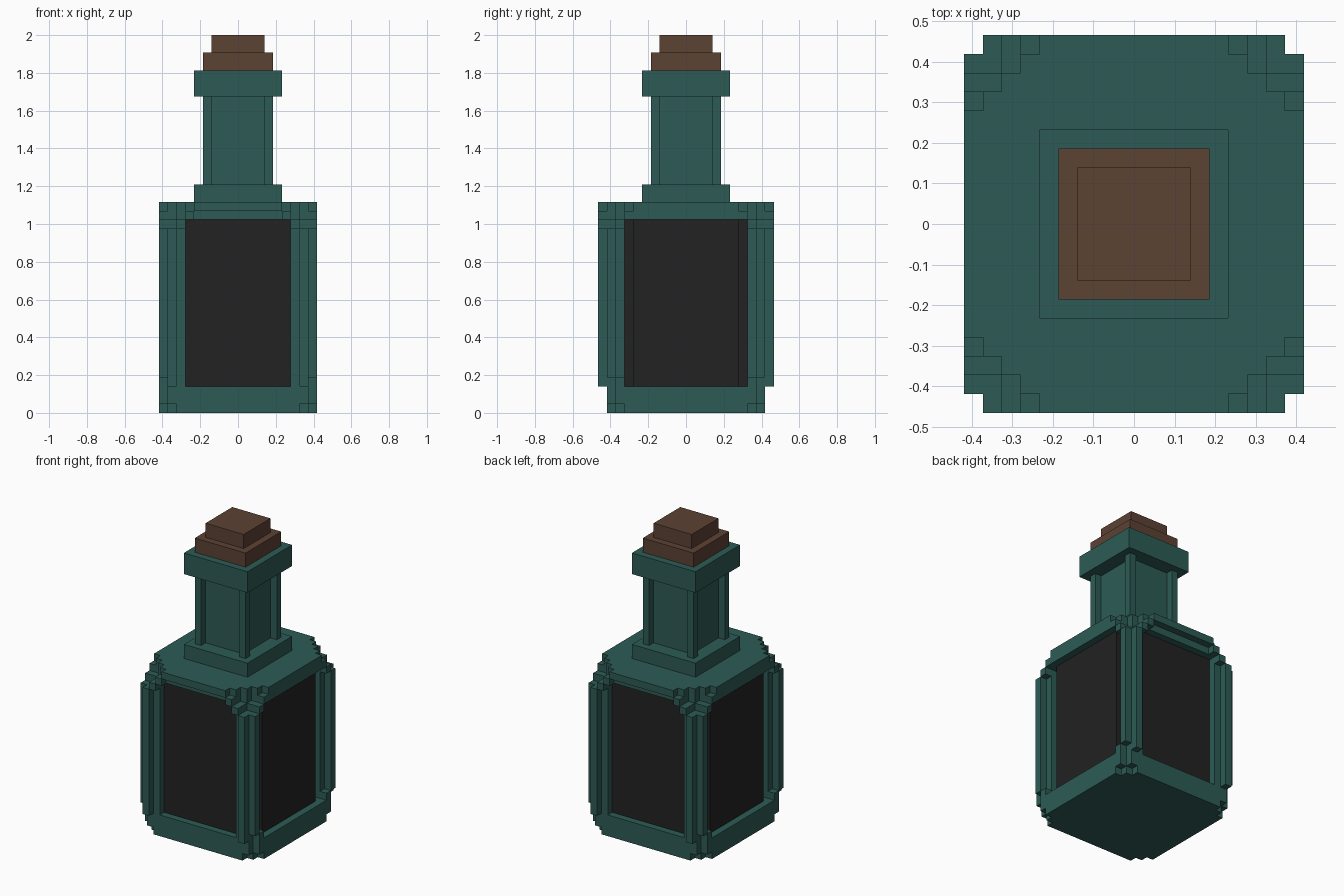
import bpy
import bmesh

cube = bpy.data.objects.get("Cube")
if cube:
    bpy.data.objects.remove(cube, do_unlink=True)

U = 2 / 43  # one block of the grid


def material(name, rgb):
    m = bpy.data.materials.new(name)
    m.use_nodes = True
    m.diffuse_color = (*rgb, 1)
    bsdf = next(n for n in m.node_tree.nodes if n.type == 'BSDF_PRINCIPLED')
    bsdf.inputs["Base Color"].default_value = (*rgb, 1)
    bsdf.inputs["Roughness"].default_value = 0.8
    return m


GLASS = material("teal_glass", (0.026, 0.105, 0.091))
DARK = material("dark_panel", (0.016, 0.016, 0.016))
CORK = material("brown_cork", (0.107, 0.054, 0.034))


def prism(bm, outline, z0, z1):
    """Extrude a flat outline, given in blocks, from z0 to z1."""
    face = bm.faces.new([bm.verts.new((x * U, y * U, z0 * U)) for x, y in outline])
    top = bmesh.ops.extrude_face_region(bm, geom=[face])["geom"]
    verts = [v for v in top if isinstance(v, bmesh.types.BMVert)]
    bmesh.ops.translate(bm, verts=verts, vec=(0, 0, (z1 - z0) * U))


def finish(bm, name, mat):
    bmesh.ops.recalc_face_normals(bm, faces=bm.faces)
    me = bpy.data.meshes.new(name)
    bm.to_mesh(me)
    bm.free()
    me.materials.append(mat)
    ob = bpy.data.objects.new(name, me)
    bpy.context.collection.objects.link(ob)
    return ob


def stepped(steps):
    """Full outline with stair-stepped corners from (half_x, half_y) pairs, x rising."""
    q = []
    for i, (x, y) in enumerate(steps):
        if i:
            q.append((steps[i - 1][0], y))
        q.append((x, y))
    r = q[::-1]
    return (q + [(x, -y) for x, y in r] + [(-x, -y) for x, y in q]
            + [(-x, y) for x, y in r])


def slab(name, mat, *layers):
    bm = bmesh.new()
    for steps, z0, z1 in layers:
        prism(bm, stepped(steps), z0, z1)
    return finish(bm, name, mat)


def corners(name, mat, *parts):
    """Repeat outlines of one corner in all four corners."""
    bm = bmesh.new()
    for outline, z0, z1 in parts:
        for sx in (1, -1):
            for sy in (1, -1):
                prism(bm, [(x * sx, y * sy) for x, y in outline], z0, z1)
    return finish(bm, name, mat)


def rect(x0, x1, y0, y1):
    return [(x0, y0), (x1, y0), (x1, y1), (x0, y1)]


# Base and dark inner body
slab("base", GLASS,
     ([(7, 9), (8, 8), (9, 7)], 0, 1),
     ([(8, 9), (9, 8)], 1, 3))
slab("dark_body", DARK, ([(6, 8), (7, 7), (8, 6)], 3, 22))

# Cross-shaped corner posts with their feet
plus = [(7, 7), (8, 7), (8, 8), (9, 8), (9, 9), (8, 9),
        (8, 10), (7, 10), (7, 9), (6, 9), (6, 8), (7, 8)]
corners("corner_posts", GLASS,
        (plus, 4, 21),
        (rect(7, 8, 7, 10), 3, 4),
        (rect(6, 7, 8, 9), 3, 4),
        (rect(8, 9, 7, 8), 3, 4))

# Shoulder with stepped corner brackets
slab("shoulder", GLASS,
     ([(6, 9), (7, 8), (9, 7)], 22, 23),
     ([(5, 10), (6, 9), (7, 8), (8, 7), (9, 6)], 23, 24))
corners("shoulder_brackets", GLASS,
        (rect(5, 6, 9, 10), 22, 23),
        (rect(6, 7, 8, 10), 21, 22),
        (rect(7, 9, 7, 8), 21, 22))

# Neck
slab("neck_base", GLASS, ([(5, 5)], 24, 26))
slab("neck", GLASS, ([(3, 3)], 26, 36))
corners("neck_posts", GLASS, (rect(3, 4, 3, 4), 26, 36))
slab("neck_collar", GLASS, ([(5, 5)], 36, 39))

# Stopper
slab("cork", CORK, ([(4, 4)], 39, 41), ([(3, 3)], 41, 43))
